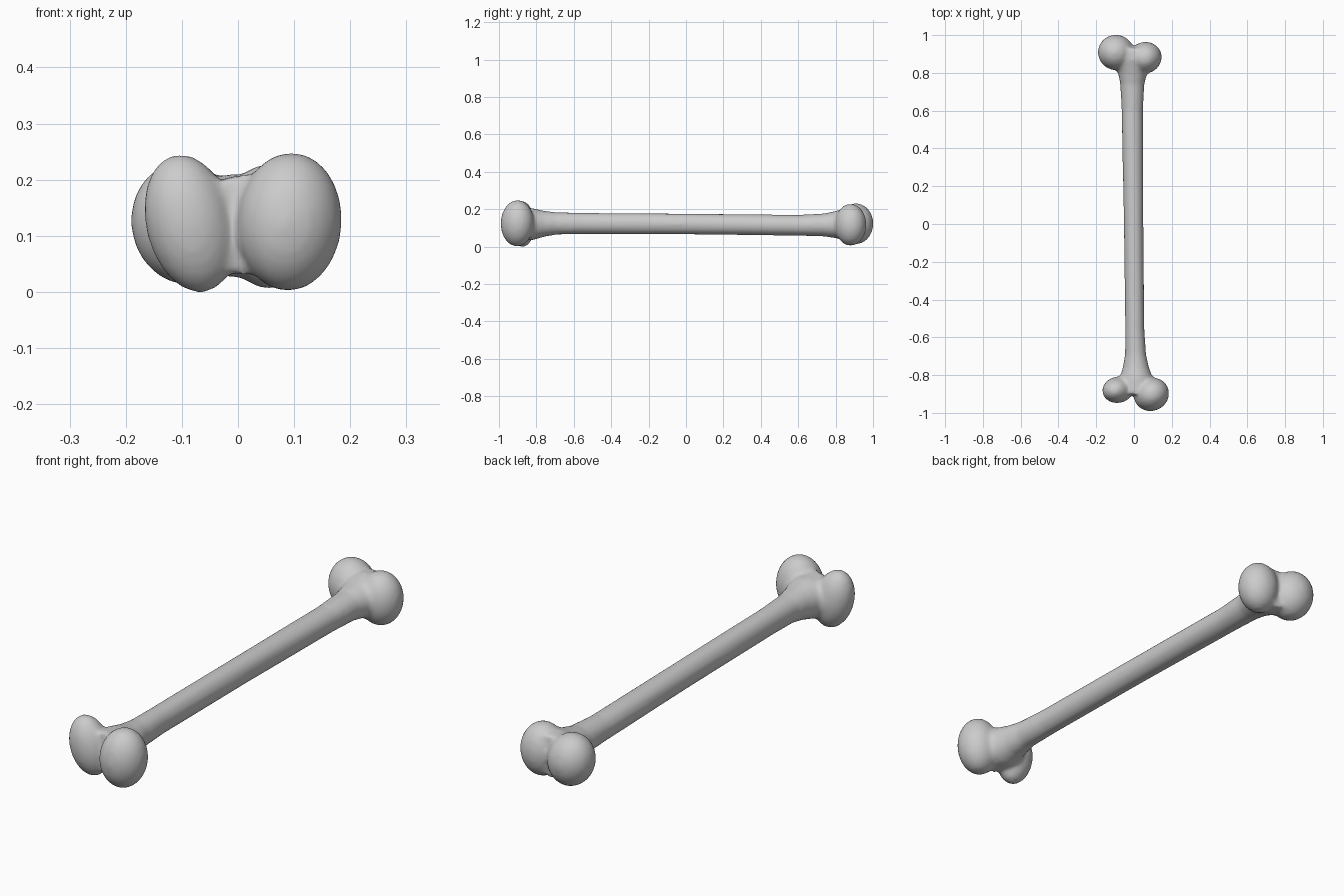
import bpy, bmesh
from math import cos, sin, pi, radians
from mathutils import Matrix, Vector, Euler

cube = bpy.data.objects.get("Cube")
if cube:
    bpy.data.objects.remove(cube)

mat = bpy.data.materials.new("bone grey")
mat.use_nodes = True
grey = (0.6, 0.6, 0.6, 1)
mat.diffuse_color = grey
mat.node_tree.nodes["Principled BSDF"].inputs["Base Color"].default_value = grey

bm = bmesh.new()


def loft(sections, sides=20):
    """Closed tube through (y, centre x, centre z, half width, half height)."""
    rings = []
    for y, cx, cz, rx, rz in sections:
        angles = [2 * pi * i / sides for i in range(sides)]
        rings.append([bm.verts.new((cx + rx * cos(a), y, cz + rz * sin(a))) for a in angles])
    for a, b in zip(rings, rings[1:]):
        for i in range(sides):
            j = (i + 1) % sides
            bm.faces.new((a[i], a[j], b[j], b[i]))
    bm.faces.new(rings[0][::-1])
    bm.faces.new(rings[-1])


def knob(centre, radii, turn=(0, 0, 0)):
    """Rounded condyle, an ellipsoid turned by degrees."""
    rot = Euler([radians(t) for t in turn]).to_matrix().to_4x4()
    place = Matrix.Translation(Vector(centre)) @ rot @ Matrix.Diagonal((*radii, 1))
    bmesh.ops.create_uvsphere(bm, u_segments=24, v_segments=16, radius=1, matrix=place)


# Shaft, flaring into both ends
loft([
    (-0.90, 0.01, 0.12, 0.09, 0.09),
    (-0.82, 0.012, 0.12, 0.09, 0.086),
    (-0.76, 0.01, 0.122, 0.070, 0.070),
    (-0.69, 0.008, 0.124, 0.056, 0.060),
    (-0.55, 0.004, 0.124, 0.051, 0.057),
    (0.00, -0.002, 0.121, 0.052, 0.056),
    (0.60, -0.009, 0.114, 0.057, 0.056),
    (0.74, -0.009, 0.116, 0.064, 0.062),
    (0.80, -0.007, 0.118, 0.078, 0.073),
    (0.87, -0.010, 0.118, 0.105, 0.092),
    (0.93, -0.010, 0.118, 0.090, 0.090),
])

# Front pair of knobs
knob((-0.085, -0.878, 0.122), (0.080, 0.070, 0.126), (0, -14, 10))
knob((0.092, -0.902, 0.125), (0.095, 0.088, 0.124), (0, 4, 25))

# Back pair of knobs
knob((-0.095, 0.908, 0.122), (0.096, 0.094, 0.110), (0, -12, -10))
knob((0.058, 0.880, 0.117), (0.090, 0.084, 0.112), (0, 0, 20))

bmesh.ops.recalc_face_normals(bm, faces=bm.faces)
mesh = bpy.data.meshes.new("bone")
bm.to_mesh(mesh)
bm.free()
mesh.materials.append(mat)
bone = bpy.data.objects.new("bone", mesh)
bpy.context.collection.objects.link(bone)

# Fuse the parts into one skin and soften the joins
remesh = bone.modifiers.new("fuse", 'REMESH')
remesh.mode = 'VOXEL'
remesh.voxel_size = 0.01
remesh.use_smooth_shade = True
soften = bone.modifiers.new("soften", 'SMOOTH')
soften.factor = 0.5
soften.iterations = 8
